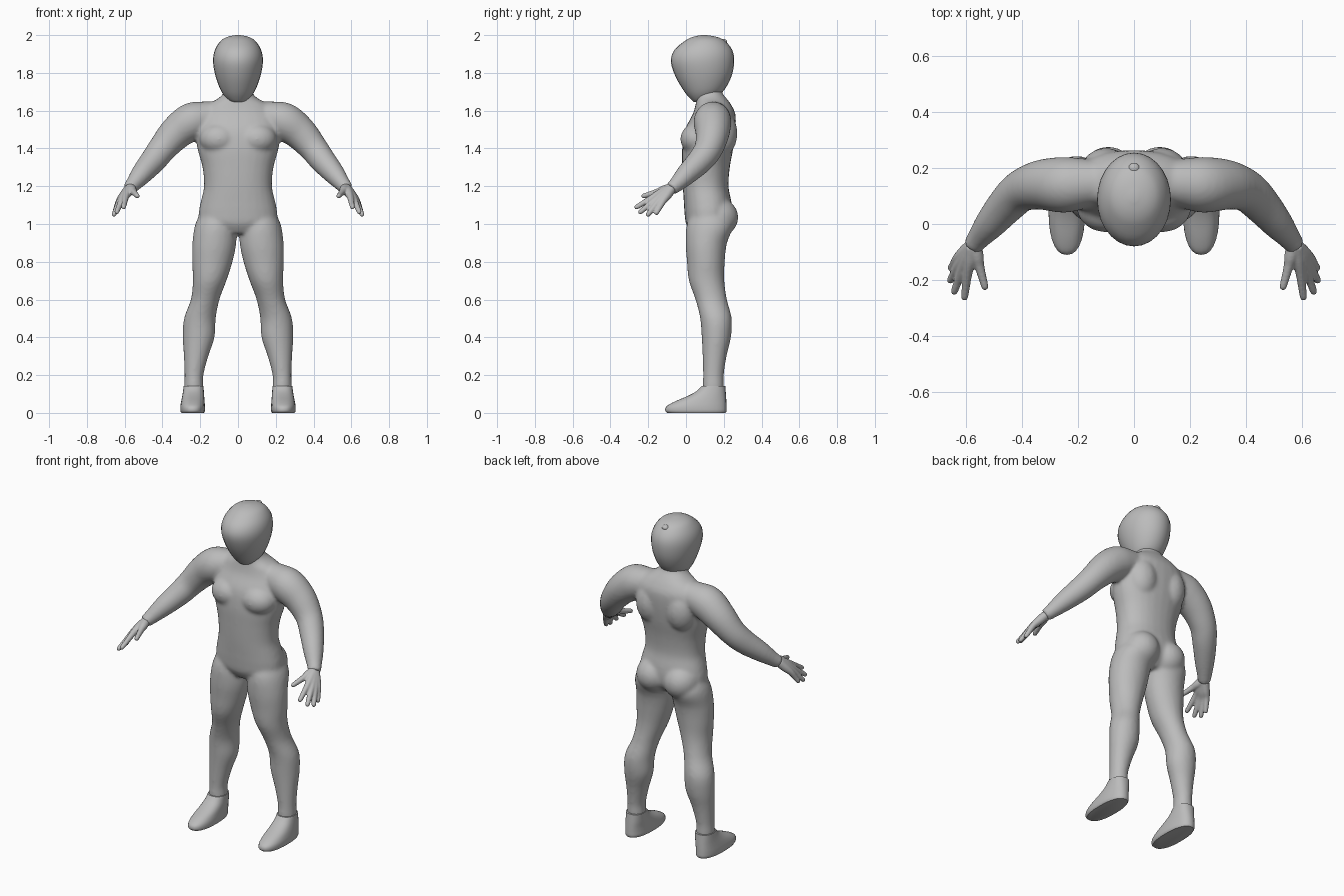
import bpy, bmesh, math
from mathutils import Vector, Matrix

cube = bpy.data.objects.get("Cube")
if cube:
    bpy.data.objects.remove(cube)

grey = bpy.data.materials.new("plain_grey")
grey.use_nodes = True
grey.diffuse_color = (0.5, 0.5, 0.5, 1)
grey.node_tree.nodes["Principled BSDF"].inputs["Base Color"].default_value = (0.5, 0.5, 0.5, 1)
SIDES = 28


def refine(rows, steps=4):
    """Catmull-Rom interpolation between rows of numbers."""
    out = []
    for i in range(len(rows) - 1):
        a, b, c, d = (rows[max(0, min(len(rows) - 1, i + k))] for k in (-1, 0, 1, 2))
        for s in range(steps):
            t = s / steps
            out.append([q + 0.5 * t * (r - p + t * (2*p - 5*q + 4*r - e + t * (3*(q - r) + e - p)))
                        for p, q, r, e in zip(a, b, c, d)])
    return out + [list(rows[-1])]


def skin(bm, rings):
    """Bridge closed rings of points and cap both ends."""
    loops = [[bm.verts.new(p) for p in ring] for ring in rings]
    for a, b in zip(loops, loops[1:]):
        for i in range(SIDES):
            j = (i + 1) % SIDES
            bm.faces.new((a[i], a[j], b[j], b[i]))
    bm.faces.new(loops[0])
    bm.faces.new(loops[-1])


def slices(bm, rows, side=1, power=1.0):
    """Horizontal sections: z, centre x, half width, front y, back y."""
    rings = []
    for z, xc, hw, yf, yb in refine(rows):
        ring = []
        for i in range(SIDES):
            a = math.tau * i / SIDES
            c, s = math.cos(a), math.sin(a)
            ring.append((side * (xc + hw * math.copysign(abs(c) ** power, c)),
                         (yf + yb) / 2 + (yb - yf) / 2 * math.copysign(abs(s) ** power, s), z))
        rings.append(ring)
    skin(bm, rings)


def limb(bm, rows, side=1):
    """Round tube along a path: x, y, z, radius."""
    rows = refine(rows)
    pts = [Vector(r[:3]) for r in rows]
    rings = []
    for i, row in enumerate(rows):
        t = (pts[min(i + 1, len(pts) - 1)] - pts[max(i - 1, 0)]).normalized()
        u = t.cross(Vector((0.3, 1, 0.2))).normalized()
        v = t.cross(u)
        ring = []
        for k in range(SIDES):
            a = math.tau * k / SIDES
            p = pts[i] + row[3] * (u * math.cos(a) + v * math.sin(a))
            ring.append((side * p.x, p.y, p.z))
        rings.append(ring)
    skin(bm, rings)


def blob(bm, centre, radii):
    m = Matrix.Translation(centre) @ Matrix.Diagonal((*radii, 1))
    bmesh.ops.create_uvsphere(bm, u_segments=24, v_segments=16, radius=1, matrix=m)


def finish(bm, name, voxel=0, smooth=0):
    bmesh.ops.recalc_face_normals(bm, faces=bm.faces)
    mesh = bpy.data.meshes.new(name)
    bm.to_mesh(mesh)
    bm.free()
    mesh.materials.append(grey)
    ob = bpy.data.objects.new(name, mesh)
    bpy.context.collection.objects.link(ob)
    bpy.ops.object.select_all(action="DESELECT")
    ob.select_set(True)
    bpy.context.view_layer.objects.active = ob
    if voxel:
        r = ob.modifiers.new("blend", "REMESH")
        r.mode = "VOXEL"
        r.voxel_size = voxel
        r.use_smooth_shade = True
        s = ob.modifiers.new("soften", "SMOOTH")
        s.iterations = smooth
        s.factor = 0.5
    else:
        bpy.ops.object.shade_smooth_by_angle(angle=math.radians(45))


# Body: torso, muscle masses, arms and legs blended into one skin
bm = bmesh.new()
slices(bm, [(0.95, 0, 0.10, 0.03, 0.19), (1.0, 0, 0.20, 0.0, 0.235), (1.06, 0, 0.208, -0.008, 0.245),
            (1.12, 0, 0.197, -0.012, 0.24), (1.2, 0, 0.180, -0.017, 0.225), (1.3, 0, 0.188, -0.02, 0.232),
            (1.4, 0, 0.215, -0.02, 0.25), (1.5, 0, 0.225, -0.005, 0.262), (1.58, 0, 0.205, 0.035, 0.262),
            (1.63, 0, 0.165, 0.05, 0.24), (1.665, 0, 0.105, 0.055, 0.215), (1.7, 0, 0.075, 0.05, 0.19),
            (1.78, 0, 0.065, 0.05, 0.18)], power=0.9)
for side in (1, -1):
    blob(bm, (side * 0.1, 0.06, 1.45), (0.105, 0.09, 0.085))
    blob(bm, (side * 0.1, 0.18, 1.48), (0.095, 0.092, 0.13))
    blob(bm, (side * 0.092, 0.165, 1.035), (0.105, 0.112, 0.105))
    limb(bm, [(0.08, 0.15, 1.58, 0.07), (0.18, 0.145, 1.56, 0.09), (0.25, 0.14, 1.54, 0.1),
              (0.33, 0.14, 1.48, 0.09), (0.4, 0.12, 1.4, 0.076), (0.45, 0.075, 1.335, 0.069),
              (0.51, 0.005, 1.265, 0.057), (0.555, -0.05, 1.21, 0.042), (0.578, -0.08, 1.185, 0.036)], side)
    slices(bm, [(1.09, 0.11, 0.07, 0.05, 0.2), (1.0, 0.118, 0.108, 0.005, 0.25),
                (0.9, 0.125, 0.116, -0.002, 0.217), (0.8, 0.136, 0.107, 0.005, 0.205),
                (0.7, 0.15, 0.089, 0.015, 0.203), (0.6, 0.174, 0.076, 0.05, 0.217),
                (0.5, 0.202, 0.084, 0.075, 0.242), (0.4, 0.208, 0.084, 0.083, 0.238),
                (0.3, 0.222, 0.065, 0.088, 0.215), (0.2, 0.233, 0.05, 0.09, 0.2),
                (0.14, 0.234, 0.051, 0.088, 0.2), (0.1, 0.234, 0.046, 0.09, 0.195)], side)
finish(bm, "body", 0.01, 8)

# Hands: each finger is a tube from wrist through knuckle to tip
FINGERS = [((0.594, -0.17, 1.145), (0.607, -0.272, 1.083)), ((0.614, -0.16, 1.13), (0.645, -0.25, 1.057)),
           ((0.626, -0.145, 1.12), (0.66, -0.208, 1.042)), ((0.63, -0.122, 1.12), (0.657, -0.162, 1.05)),
           ((0.553, -0.15, 1.17), (0.53, -0.235, 1.145))]
wrist = Vector((0.572, -0.072, 1.193))
for side, label in ((1, "left"), (-1, "right")):
    bm = bmesh.new()
    for knuckle, tip in FINGERS:
        k, t = Vector(knuckle), Vector(tip)
        start = wrist.lerp(k, 0.1)
        path = [(start, 0.026), (wrist.lerp(k, 0.6), 0.024), (k, 0.018),
                (k.lerp(t, 0.55), 0.0145), (k.lerp(t, 0.9), 0.0125), (t, 0.006)]
        limb(bm, [(*p, r) for p, r in path], side)
    finish(bm, label + "_hand", 0.005, 4)

    # Shoe with a sloping instep
    bm = bmesh.new()
    slices(bm, [(0, 0.24, 0.06, -0.1, 0.21), (0.012, 0.24, 0.065, -0.11, 0.215),
                (0.035, 0.24, 0.065, -0.103, 0.215), (0.06, 0.239, 0.062, -0.06, 0.214),
                (0.09, 0.237, 0.058, 0.01, 0.212), (0.115, 0.236, 0.055, 0.055, 0.21),
                (0.142, 0.235, 0.053, 0.083, 0.208)], side, 0.85)
    finish(bm, label + "_shoe")

# Head with a small knob at the back of the crown
bm = bmesh.new()
slices(bm, [(1.645, 0, 0.02, 0.045, 0.09), (1.656, 0, 0.05, 0.03, 0.13), (1.7, 0, 0.087, -0.008, 0.195),
            (1.78, 0, 0.118, -0.055, 0.24), (1.86, 0, 0.132, -0.08, 0.255), (1.92, 0, 0.123, -0.062, 0.245),
            (1.968, 0, 0.093, -0.008, 0.208), (1.99, 0, 0.058, 0.035, 0.165), (2.0, 0, 0.012, 0.08, 0.11)])
finish(bm, "head")
bm = bmesh.new()
blob(bm, (0, 0.197, 1.965), (0.021, 0.021, 0.015))
finish(bm, "crown_knob")
